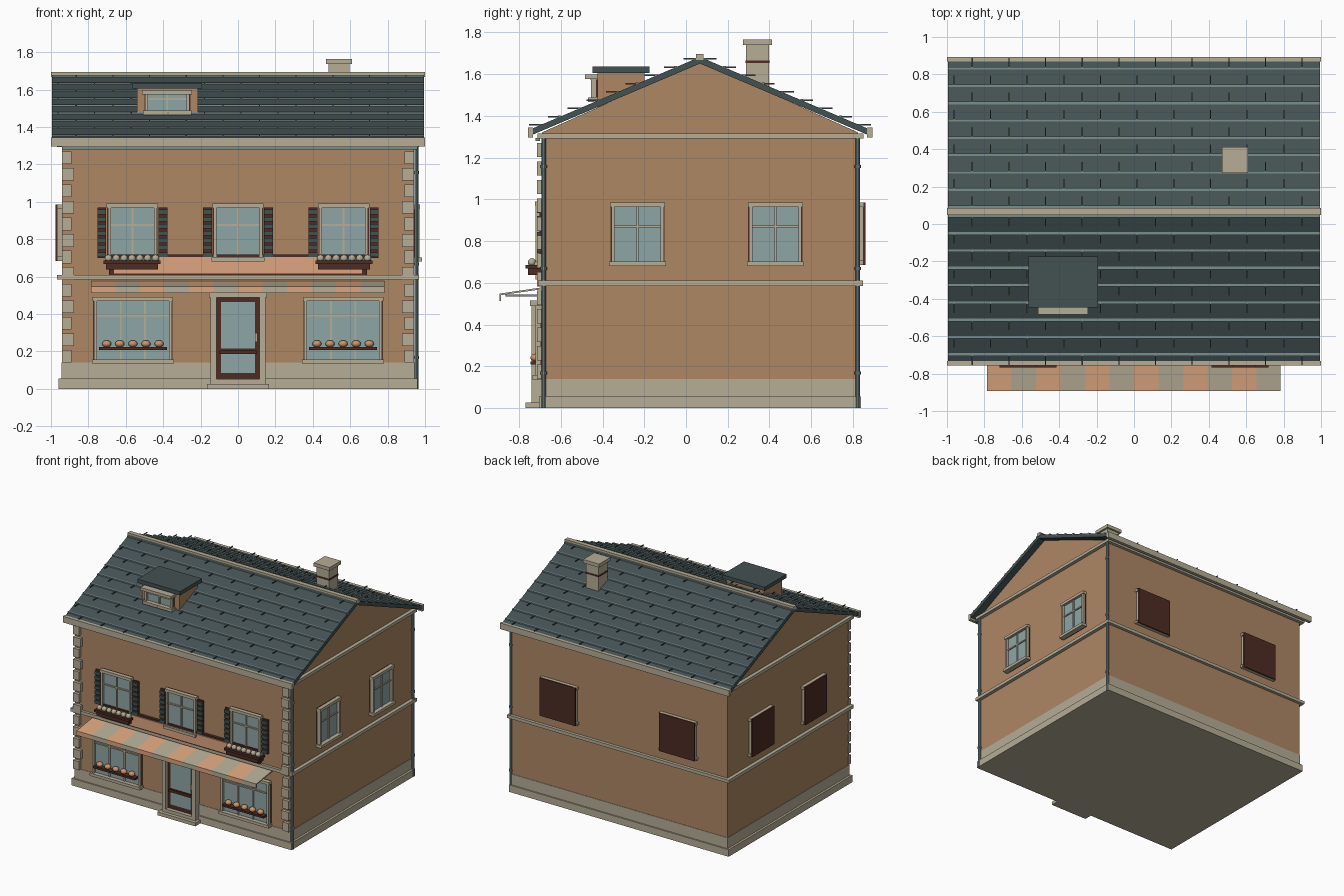
import bpy, bmesh, math
from mathutils import Matrix, Vector

if "Cube" in bpy.data.objects:
    bpy.data.objects.remove(bpy.data.objects["Cube"])


def mat(name, r, g, b):
    lin = [((c / 255 + 0.055) / 1.055) ** 2.4 for c in (r, g, b)]
    m = bpy.data.materials.new(name)
    m.diffuse_color = (*lin, 1)
    m.use_nodes = True
    m.node_tree.nodes["Principled BSDF"].inputs["Base Color"].default_value = m.diffuse_color
    return m


WALL = mat("warm_plaster", 174, 135, 100)
STONE = mat("pale_stone", 182, 173, 150)
SLATE = mat("dark_slate", 68, 81, 82)
METAL = mat("grey_blue_metal", 122, 142, 144)
GLASS = mat("window_glass", 143, 166, 166)
WOOD = mat("dark_wood", 76, 44, 34)
PEACH = mat("peach_paint", 220, 166, 126)
BREAD = mat("bread_crust", 205, 148, 105)

XW, YF, YB, YC = 0.94, -0.69, 0.825, 0.067   # wall planes and ridge


def finish(name, bm, *mats):
    bmesh.ops.recalc_face_normals(bm, faces=bm.faces)
    me = bpy.data.meshes.new(name)
    bm.to_mesh(me)
    bm.free()
    for m in mats:
        me.materials.append(m)
    ob = bpy.data.objects.new(name, me)
    bpy.context.collection.objects.link(ob)
    return ob


def boxes(name, m, *items):
    """One object from boxes given as (x0, x1, y0, y1, z0, z1)."""
    bm = bmesh.new()
    for x0, x1, y0, y1, z0, z1 in items:
        c = Matrix.Translation(((x0 + x1) / 2, (y0 + y1) / 2, (z0 + z1) / 2))
        bmesh.ops.create_cube(bm, size=1, matrix=c @ Matrix.Diagonal(
            (abs(x1 - x0), abs(y1 - y0), abs(z1 - z0), 1)))
    return finish(name, bm, m)


def prism(name, m, pts, x0, x1):
    """Extrude a (y, z) profile along x."""
    bm = bmesh.new()
    f = bm.faces.new([bm.verts.new((x0, y, z)) for y, z in pts])
    ext = bmesh.ops.extrude_face_region(bm, geom=[f])["geom"]
    bmesh.ops.translate(bm, vec=(x1 - x0, 0, 0),
                        verts=[v for v in ext if isinstance(v, bmesh.types.BMVert)])
    return finish(name, bm, m)


def balls(name, m, places, size):
    bm = bmesh.new()
    for p in places:
        bmesh.ops.create_uvsphere(bm, u_segments=10, v_segments=6, radius=1,
                                  matrix=Matrix.Translation(p) @ Matrix.Diagonal((*size, 1)))
    ob = finish(name, bm, m)
    ob.data.shade_smooth()
    return ob


def on_wall(wall, u0, u1, d0, d1, z0, z1):
    """Box on a wall: u runs along it, d is the distance out from it."""
    if wall == "front":
        return (u0, u1, YF - d1, YF - d0, z0, z1)
    if wall == "back":
        return (u0, u1, YB + d0, YB + d1, z0, z1)
    if wall == "right":
        return (XW + d0, XW + d1, u0, u1, z0, z1)
    return (-XW - d1, -XW - d0, u0, u1, z0, z1)


def window(name, wall, c, h, z0, z1, cols=(0,), bar=0.6, base=0.0, boarded=False):
    def B(*a):
        return on_wall(wall, *a)
    a, b, t = c - h, c + h, 0.022
    frame = [B(a + .006, a + t, base, base + .03, z0, z1), B(b - t, b - .006, base, base + .03, z0, z1),
             B(a, b, base, base + .034, z1 - t, z1), B(a - .004, b + .004, base, base + .045, z0, z0 + t)]
    if boarded:   # back of the window faces outwards
        frame[2] = B(a - .005, b + .005, base, base + .026, z1 - t, z1)
        frame[3] = B(a - .008, b + .008, base, base + .026, z0, z0 + t)
        boxes(name + "_board", WOOD, B(a, b, .024, .036, z0, z1))
    else:
        zb = z0 + (z1 - z0) * bar
        frame += [B(c + k - .005, c + k + .005, base, base + .02, z0, z1) for k in cols]
        frame.append(B(a + t, b - t, base, base + .02, zb - .005, zb + .005))
        boxes(name + "_back", WOOD, B(a + .002, b - .002, base, base + .007, z0, z1))
        boxes(name + "_glass", GLASS, B(a + t, b - t, base, base + .012, z0 + t, z1 - t))
    boxes(name + "_frame", STONE, *frame)


# walls, base and bands
prism("house_walls", WALL, [(YF, 0.02), (YB, 0.02), (YB, 1.32), (YC, 1.66), (YF, 1.32)], -XW, XW)
boxes("stone_base", STONE, (-.943, .943, YF - .003, YB + .003, 0, .14))
boxes("plinth", STONE, (-.96, .96, YF - .014, YB + .014, 0, .055))
boxes("string_course", STONE, (-.968, .968, YF - .02, YB + .024, .585, .61))
boxes("cornice", STONE, (-.968, .968, YF - .022, YB + .026, 1.292, 1.316))
boxes("eave_pipe", METAL, (-.94, .96, YF - .03, YF - .01, 1.28, 1.294))

# corner stones on the front
quoins = []
for i in range(13):
    w, z = (.066 if i % 2 else .052), .14 + i * .0885
    for s in (-1, 1):
        quoins.append((s * (.942 - w), s * .942, YF - .024, YF + .01, z, z + .068))
boxes("corner_stones", STONE, *quoins)

# roof slab, gutters and ridge
E0, E1, ZE, ZR = -.745, .879, 1.335, 1.682
prism("roof", SLATE, [(E0, ZE), (YC, ZR), (E1, ZE), (E1, ZE - .03), (YC, ZR - .032), (E0, ZE - .03)], -.995, .995)
boxes("gutters", STONE, (-1, 1, -.757, -.732, 1.295, 1.343), (-1, 1, .868, .893, 1.295, 1.343))
boxes("ridge_cap", STONE, (-1, 1, YC - .018, YC + .018, 1.668, 1.695))

# roof tile courses with staggered ribs
strips, ribs = [], []
for s in (-1, 1):
    for r in range(9):
        d = .765 - r * .0925      # distance from the ridge
        if d < .02:
            continue
        y, z = YC + s * d, ZR - d * (ZR - ZE) / (YC - E0)
        strips.append((-.995, .995, y - .007, y + .007, z - .01, z + .006))
        for k in range(10):
            x = -.865 + k * .196 - (.098 if r % 2 else 0)
            if abs(x) < .98:
                ribs.append((x - .003, x + .003, y - s * .03, y + s * .055, z - .002, z + .005))
boxes("tile_courses", METAL, *strips)
boxes("tile_ribs", SLATE, *ribs)

# chimney
boxes("chimney", STONE, (.485, .595, .287, .398, 1.45, 1.75), (.47, .61, .272, .413, 1.738, 1.765))
boxes("chimney_band", WOOD, (.482, .598, .284, .401, 1.653, 1.665))

# dormer
boxes("dormer_walls", WALL, (-.54, -.215, -.425, -.2, 1.44, 1.607))
boxes("dormer_roof", SLATE, (-.565, -.193, -.447, -.175, 1.605, 1.635))
window("dormer_window", "front", -.378, .125, 1.465, 1.595, bar=.65, base=-.265)
boxes("dormer_sill", STONE, (-.513, -.245, -.485, -.42, 1.575, 1.597))

# upper front windows with shutters
for i, c in enumerate((-.565, 0, .565)):
    window(f"upper_window_{i}", "front", c, .137, .68, .99, bar=.63)
    slats, backs = [], []
    for s in (-1, 1):
        a, b = sorted((c + s * .14, c + s * .187))
        backs.append(on_wall("front", a, b, 0, .012, .70, .97))
        slats += [on_wall("front", a, b, .01, .024, .705 + k * .038, .73 + k * .038) for k in range(7)]
    boxes(f"shutter_backs_{i}", WOOD, *backs)
    boxes(f"shutter_slats_{i}", SLATE, *slats)

# side and back windows
for i, c in enumerate((-.232, .428)):
    window(f"right_window_{i}", "right", c, .132, .68, .985, bar=.62)
    window(f"left_window_{i}", "left", c, .135, .685, .985, boarded=True)
for i, c in enumerate((-.52, .52)):
    window(f"back_window_{i}", "back", c, .155, .685, .985, boarded=True)

# flower boxes
for s in (-1, 1):
    c = s * .567
    boxes("flower_box", WOOD, (c - .14, c + .14, -.758, YF, .638, .675), (c - .153, c + .153, -.768, YF, .668, .686))
    balls("flowers", STONE, [(c - .126 + k * .042, -.738, .698) for k in range(7)], (.021, .02, .02))

# sign board over the shop
boxes("sign_frame", WOOD, (-.69, .69, YF - .022, YF, .607, .718))
boxes("sign_panel", PEACH, (-.662, .662, YF - .03, YF, .616, .704))

# striped awning: sloped sheet with a front valance
bm = bmesh.new()
prof = [(-.69, .578), (-.893, .548), (-.893, .513), (-.886, .513), (-.886, .541), (-.69, .569)]
for k in range(12):
    x0 = -.785 + k * .1308
    rings = [[bm.verts.new((x, y, z)) for y, z in prof] for x in (x0, x0 + .1308)]
    fs = [bm.faces.new(rings[0]), bm.faces.new(rings[1][::-1])]
    for j in range(6):
        n = (j + 1) % 6
        fs.append(bm.faces.new((rings[0][j], rings[1][j], rings[1][n], rings[0][n])))
    for f in fs:
        f.material_index = k % 2
finish("awning", bm, PEACH, STONE)
boxes("awning_arms", METAL, *[(x - .006, x + .006, -.865, YF, .535, .543) for x in (-.7, .7)])

# shop windows with bread shelves
for s in (-1, 1):
    c = s * .562
    window("shop_window", "front", c, .215, .135, .492, cols=(-.065, .065), bar=.72)
    boxes("bread_shelf", WOOD, (c - .182, c + .182, -.745, YF, .208, .224))
    balls("bread", BREAD, [(c - .14 + k * .07, -.722, .241) for k in range(5)], (.026, .024, .019))

# door and steps
boxes("door_surround", STONE, (-.146, -.114, -.74, YF, 0, .5), (.114, .146, -.74, YF, 0, .5),
      (-.156, .156, -.748, YF, .488, .515))
boxes("door", WOOD, (-.114, .114, -.71, YF, .05, .49))
boxes("door_glass", GLASS, (-.09, .09, -.713, YF, .215, .465), (-.09, .09, -.713, YF, .085, .188))
boxes("door_rail", WOOD, (-.1, .1, -.722, YF, .186, .206))
boxes("door_handle", STONE, (.092, .104, -.728, -.7, .25, .3))
boxes("door_steps", STONE, (-.165, .165, -.768, YF, 0, .027), (-.125, .125, -.74, YF, .02, .052))

# downpipes on the right corners
for y in (YF + .008, YB - .002):
    bm = bmesh.new()
    for r, z0, z1 in ((.011, .0, 1.3), (.015, .16, .175), (.015, .66, .675), (.015, 1.15, 1.165)):
        bmesh.ops.create_cone(bm, cap_ends=True, segments=10, radius1=r, radius2=r, depth=z1 - z0,
                              matrix=Matrix.Translation((.954, y, (z0 + z1) / 2)))
    finish("downpipe", bm, METAL)
